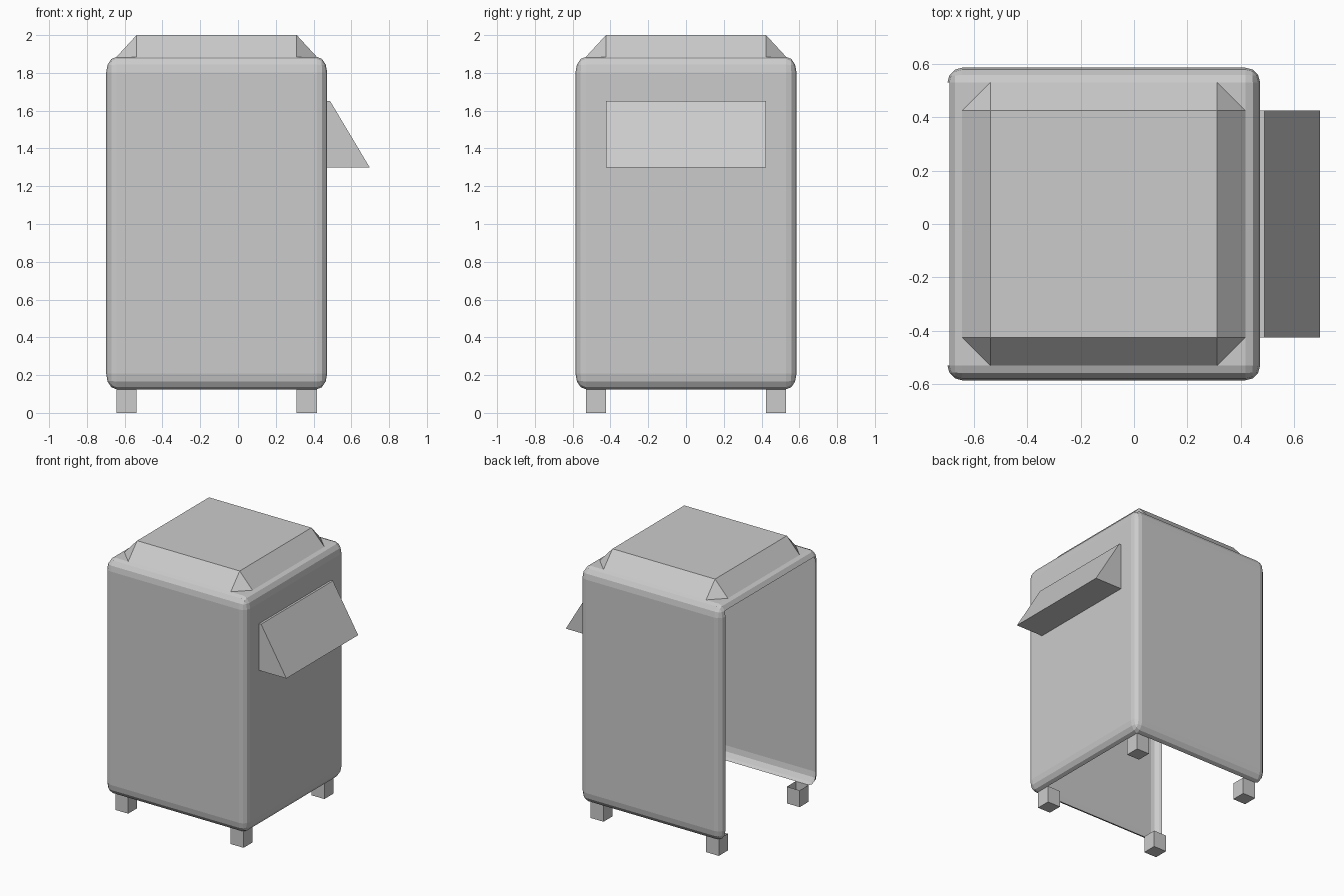
import bpy, bmesh
from mathutils import Matrix, Vector

if "Cube" in bpy.data.objects:
    bpy.data.objects.remove(bpy.data.objects["Cube"])

CX = -0.113            # body centre in x
W, Z0, Z1 = 1.17, 0.125, 1.885
INNER, OUTER = 0.424, 0.53   # shared leg / roof offsets from the body centre


def finish(name, bm):
    mesh = bpy.data.meshes.new(name)
    bm.to_mesh(mesh)
    bm.free()
    ob = bpy.data.objects.new(name, mesh)
    bpy.context.collection.objects.link(ob)
    return ob


# Rounded body shell, open on the left side and underneath
bm = bmesh.new()
bmesh.ops.create_cube(bm, size=1)
bmesh.ops.bevel(bm, geom=bm.edges[:], offset=0.047, segments=3,
                profile=0.5, affect='EDGES')
bm.normal_update()
gone = []
for f in bm.faces:
    c, n = f.calc_center_median(), f.normal
    mid_y = abs(c.y) < 0.01
    left_panel = n.x < -0.99
    base_panel = n.z < -0.99
    low_left_edge = mid_y and c.x < -0.44 and c.z < -0.44
    top_left_lip = mid_y and c.z > 0.44 and n.x < -0.9
    if left_panel or base_panel or low_left_edge or top_left_lip:
        gone.append(f)
bmesh.ops.delete(bm, geom=gone, context='FACES')
bmesh.ops.transform(
    bm, verts=bm.verts,
    matrix=Matrix.Translation((CX, 0, (Z0 + Z1) / 2)) @ Matrix.Diagonal((W, W, Z1 - Z0, 1)))
finish("body_shell", bm)

# Four short legs with open tops
for xs, x_name in ((-1, "left"), (1, "right")):
    for ys, y_name in ((-1, "front"), (1, "back")):
        bm = bmesh.new()
        bmesh.ops.create_cube(bm, size=1)
        bm.normal_update()
        bmesh.ops.delete(bm, geom=[f for f in bm.faces if f.normal.z > 0.9],
                         context='FACES')
        mid, side = (INNER + OUTER) / 2, OUTER - INNER
        bmesh.ops.transform(
            bm, verts=bm.verts,
            matrix=Matrix.Translation((CX + xs * mid, ys * mid, Z0 / 2))
            @ Matrix.Diagonal((side, side, Z0, 1)))
        finish(f"{y_name}_{x_name}_leg", bm)

# Raised lid: square top, octagonal base, triangular corners
bm = bmesh.new()
top, base = [], []
for xs, ys in ((1, 1), (-1, 1), (-1, -1), (1, -1)):
    top.append(bm.verts.new((CX + xs * INNER, ys * INNER, 2)))
    pair = [bm.verts.new((CX + xs * OUTER, ys * INNER, Z1)),
            bm.verts.new((CX + xs * INNER, ys * OUTER, Z1))]
    base.append(pair if xs * ys > 0 else pair[::-1])
bm.faces.new(top)
for i in range(4):
    j = (i + 1) % 4
    bm.faces.new((top[i], base[i][0], base[i][1]))
    bm.faces.new((top[i], base[i][1], base[j][0], top[j]))
bmesh.ops.recalc_face_normals(bm, faces=bm.faces)
if max(bm.faces, key=lambda f: f.calc_center_median().z).normal.z < 0:
    bmesh.ops.reverse_faces(bm, faces=bm.faces)
finish("raised_lid", bm)

# Sloping hood on the right wall, extruded from its side profile
bm = bmesh.new()
xr = CX + W / 2
profile = [(xr, 1.65), (xr + 0.016, 1.65), (0.697, 1.30), (xr, 1.30)]
a = [bm.verts.new((x, -INNER, z)) for x, z in profile]
b = [bm.verts.new((x, INNER, z)) for x, z in profile]
bm.faces.new(a)
bm.faces.new(b[::-1])
for i in range(3):      # open against the wall
    bm.faces.new((a[i], b[i], b[i + 1], a[i + 1]))
bmesh.ops.recalc_face_normals(bm, faces=bm.faces)
slope = max(bm.faces, key=lambda f: f.calc_center_median().x * (f.calc_center_median().z > 1.4)
            * (abs(f.calc_center_median().y) < 0.1))
if slope.normal.x < 0:
    bmesh.ops.reverse_faces(bm, faces=bm.faces)
finish("side_hood", bm)
